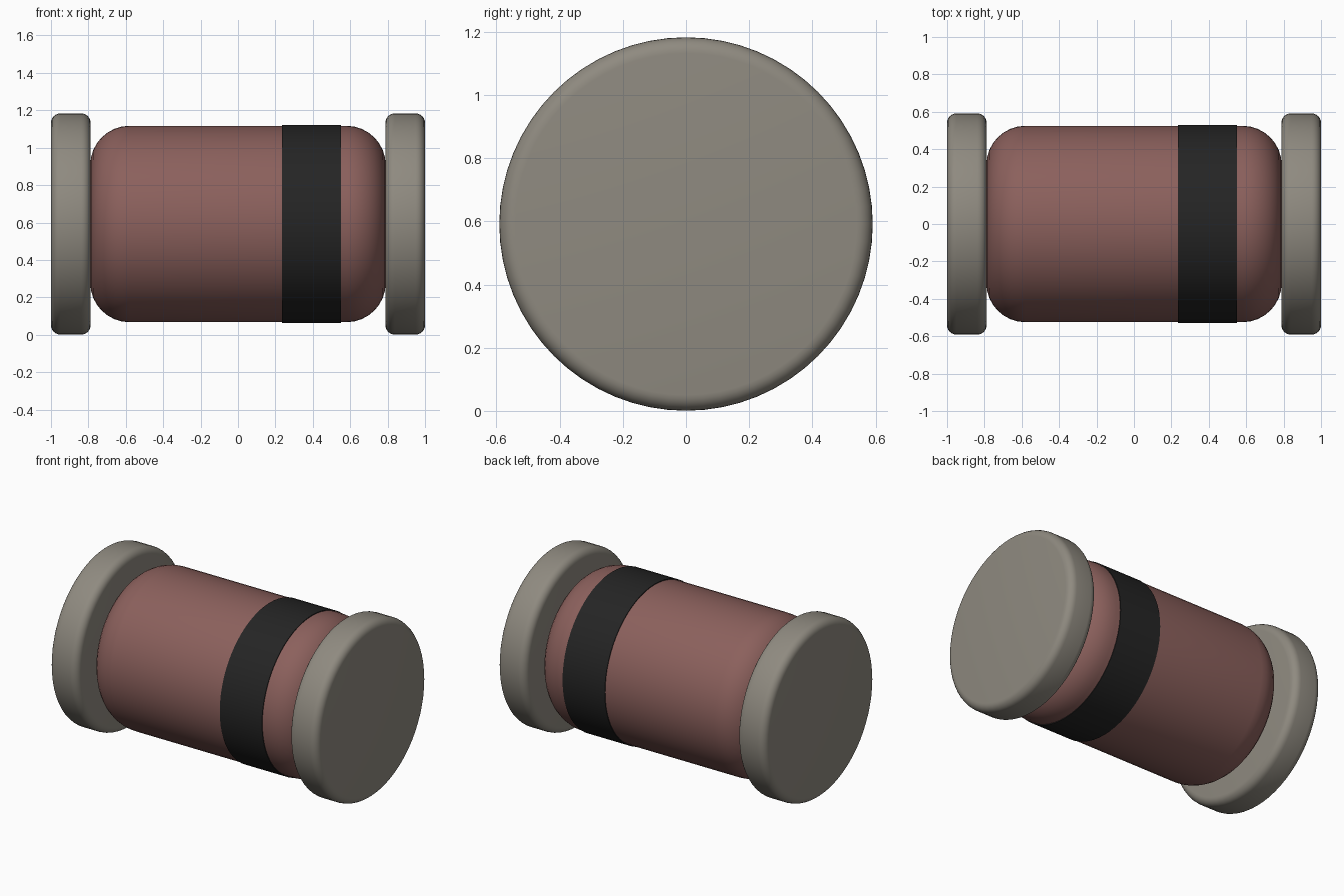
import bpy, bmesh, math
from mathutils import Matrix, Vector

cube = bpy.data.objects.get("Cube")
if cube:
    bpy.data.objects.remove(cube, do_unlink=True)

AXIS_Z = 0.592
SEGMENTS = 64


def material(name, rgb):
    m = bpy.data.materials.new(name)
    m.use_nodes = True
    col = (*rgb, 1.0)
    m.diffuse_color = col
    bsdf = next(n for n in m.node_tree.nodes if n.type == 'BSDF_PRINCIPLED')
    bsdf.inputs["Base Color"].default_value = col
    bsdf.inputs["Roughness"].default_value = 0.6
    return m


def rounded_profile(x0, x1, radius, fillet, steps):
    """Half outline of a cylinder with filleted rims, as (x, r) points."""
    angles = [math.pi / 2 * i / steps for i in range(steps + 1)]
    left = [(x0 + fillet * (1 - math.cos(a)), radius - fillet * (1 - math.sin(a)))
            for a in angles]
    right = [(x0 + x1 - x, r) for x, r in reversed(left)]
    return left + right


def lathe(name, profile, mat, closed_ring=False):
    """Spin (x, r) points around the long axis; cap flat ends unless closed."""
    bm = bmesh.new()
    rings = []
    for x, r in profile:
        ring = [bm.verts.new((x, r * math.cos(t), r * math.sin(t)))
                for t in (2 * math.pi * i / SEGMENTS for i in range(SEGMENTS))]
        rings.append(ring)
    pairs = list(zip(rings, rings[1:]))
    if closed_ring:
        pairs.append((rings[-1], rings[0]))
    else:
        bm.faces.new(rings[0])
        bm.faces.new(rings[-1])
    for a, b in pairs:
        for i in range(SEGMENTS):
            j = (i + 1) % SEGMENTS
            bm.faces.new((a[i], a[j], b[j], b[i]))
    bmesh.ops.recalc_face_normals(bm, faces=bm.faces)
    mesh = bpy.data.meshes.new(name)
    bm.to_mesh(mesh)
    bm.free()
    mesh.materials.append(mat)
    ob = bpy.data.objects.new(name, mesh)
    ob.location.z = AXIS_Z
    bpy.context.collection.objects.link(ob)
    bpy.ops.object.select_all(action='DESELECT')
    ob.select_set(True)
    bpy.context.view_layer.objects.active = ob
    bpy.ops.object.shade_smooth_by_angle(angle=math.radians(30))
    return ob


metal = material("dull metal", (0.275, 0.255, 0.216))
glass = material("dusty red", (0.26, 0.118, 0.108))
black = material("band black", (0.018, 0.018, 0.018))

# Rounded body
lathe("body", rounded_profile(-0.79, 0.79, 0.525, 0.21, 8), glass)

# Thin painted band around the body
lathe("polarity_band", [(0.235, 0.515), (0.235, 0.53), (0.55, 0.53), (0.55, 0.515)],
      black, closed_ring=True)

# End terminals, one on each side
for side, sign in (("left", 1), ("right", -1)):
    x0, x1 = sorted((sign * 0.788, sign * 1.0))
    lathe(side + "_end_cap", rounded_profile(x0, x1, 0.591, 0.05, 6), metal)
